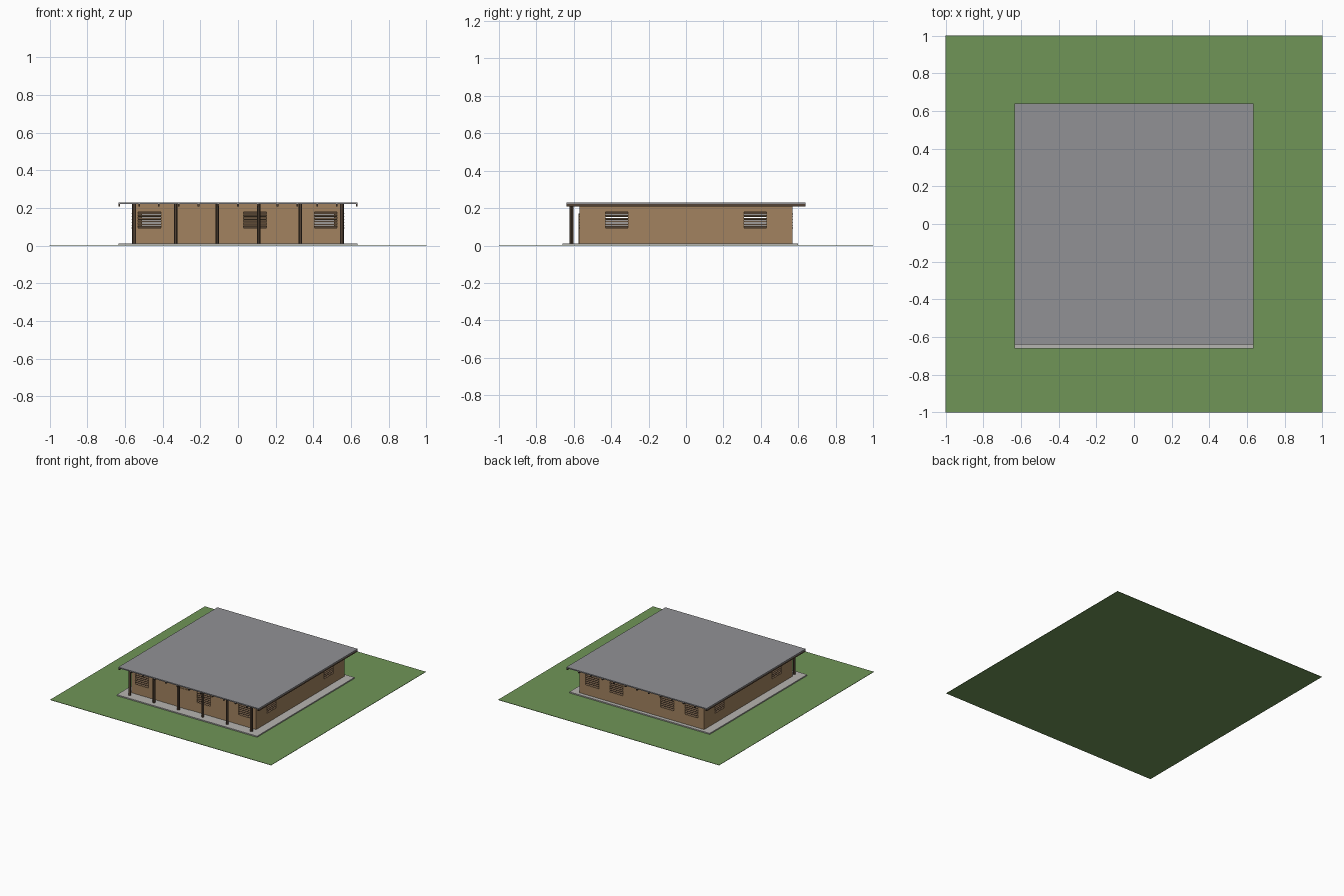
import bpy, bmesh, math
from mathutils import Matrix, Vector

if "Cube" in bpy.data.objects:
    bpy.data.objects.remove(bpy.data.objects["Cube"])


def material(name, rgb):
    m = bpy.data.materials.new(name)
    m.diffuse_color = (*rgb, 1)
    m.use_nodes = True
    m.node_tree.nodes["Principled BSDF"].inputs["Base Color"].default_value = m.diffuse_color
    return m


GRASS = material("grass green", (0.16, 0.30, 0.095))
CONCRETE = material("concrete grey", (0.47, 0.46, 0.44))
WALL = material("mud brown", (0.36, 0.225, 0.115))
TIMBER = material("dark timber", (0.085, 0.055, 0.035))
SLAT = material("louvre brown", (0.15, 0.095, 0.055))
ROOF = material("roof grey", (0.285, 0.285, 0.30))


def finish(name, bm, mat):
    me = bpy.data.meshes.new(name)
    bm.to_mesh(me)
    bm.free()
    me.materials.append(mat)
    ob = bpy.data.objects.new(name, me)
    bpy.context.collection.objects.link(ob)
    return ob


def add_box(bm, centre, size, rot=Matrix.Identity(4)):
    bmesh.ops.create_cube(bm, size=1, matrix=Matrix.Translation(centre) @ rot
                          @ Matrix.Diagonal((*size, 1)))


def box(name, x, y, z, mat):
    bm = bmesh.new()
    lo, hi = Vector((x[0], y[0], z[0])), Vector((x[1], y[1], z[1]))
    add_box(bm, (lo + hi) / 2, hi - lo)
    return finish(name, bm, mat)


def cut(ob, cutter):
    mod = ob.modifiers.new("cut", 'BOOLEAN')
    mod.operation, mod.solver, mod.object = 'DIFFERENCE', 'EXACT', cutter
    bpy.context.view_layer.objects.active = ob
    bpy.ops.object.modifier_apply(modifier=mod.name)
    bpy.data.objects.remove(cutter)


# Lawn, floor slab and flat roof
box("lawn", (-1, 1), (-1, 1), (0, 0.003), GRASS)
box("floor_slab", (-0.635, 0.635), (-0.66, 0.60), (0.003, 0.012), CONCRETE)
box("roof_sheet", (-0.635, 0.635), (-0.64, 0.64), (0.221, 0.23), ROOF)

# Hollow walls
WX, WY, T = 0.563, 0.57, 0.012
walls = box("walls", (-WX, WX), (-WY, WY), (0.010, 0.221), WALL)
cut(walls, box("room_cutter", (-WX + T, WX - T), (-WY + T, WY - T), (-0.1, 0.4), WALL))

# Window openings: (centre x, centre y, angle of the wall about z)
windows = [(x, -WY + T / 2, 0) for x in (-0.47, 0.09, 0.465)]
windows += [(x, WY - T / 2, math.pi) for x in (-0.45, -0.23, 0.23, 0.45)]
windows += [(s * (WX - T / 2), y, s * math.pi / 2) for s in (-1, 1) for y in (-0.37, 0.37)]
W, Z0, Z1 = 0.12, 0.09, 0.18

holes, slats = bmesh.new(), bmesh.new()
N = 6
for x, y, a in windows:
    turn = Matrix.Rotation(a, 4, 'Z')
    add_box(holes, (x, y, (Z0 + Z1) / 2), (W, 0.05, Z1 - Z0), turn)
    # Tilted louvre slats, sticking out slightly
    for i in range(N):
        z = Z0 + (i + 0.5) * (Z1 - Z0) / N
        tilt = turn @ Matrix.Rotation(math.radians(30), 4, 'X')
        add_box(slats, (x, y, z), (W, 0.018, 0.003), tilt)
cut(walls, finish("window_cutter", holes, WALL))
finish("louvre_slats", slats, SLAT)

# Double door, two thin leaves
for side, x0 in (("left", -0.16), ("right", -0.099)):
    box("door_" + side, (x0, x0 + 0.06), (-WY - 0.004, -WY + 0.001), (0.012, 0.172), WALL)

# Veranda posts
bm = bmesh.new()
for i in range(6):
    bmesh.ops.create_cone(bm, cap_ends=True, segments=12, radius1=0.0105, radius2=0.0105,
                          depth=0.209,
                          matrix=Matrix.Translation((-0.551 + 0.2204 * i, -0.612, 0.1165)))
posts = finish("veranda_posts", bm, TIMBER)
bpy.context.view_layer.objects.active = posts
posts.select_set(True)
bpy.ops.object.shade_smooth_by_angle()

# Rafters running front to back under the roof
bm = bmesh.new()
for i in range(13):
    add_box(bm, (-0.63 + 0.105 * i, 0, 0.2145), (0.009, 1.276, 0.014))
finish("rafters", bm, TIMBER)
